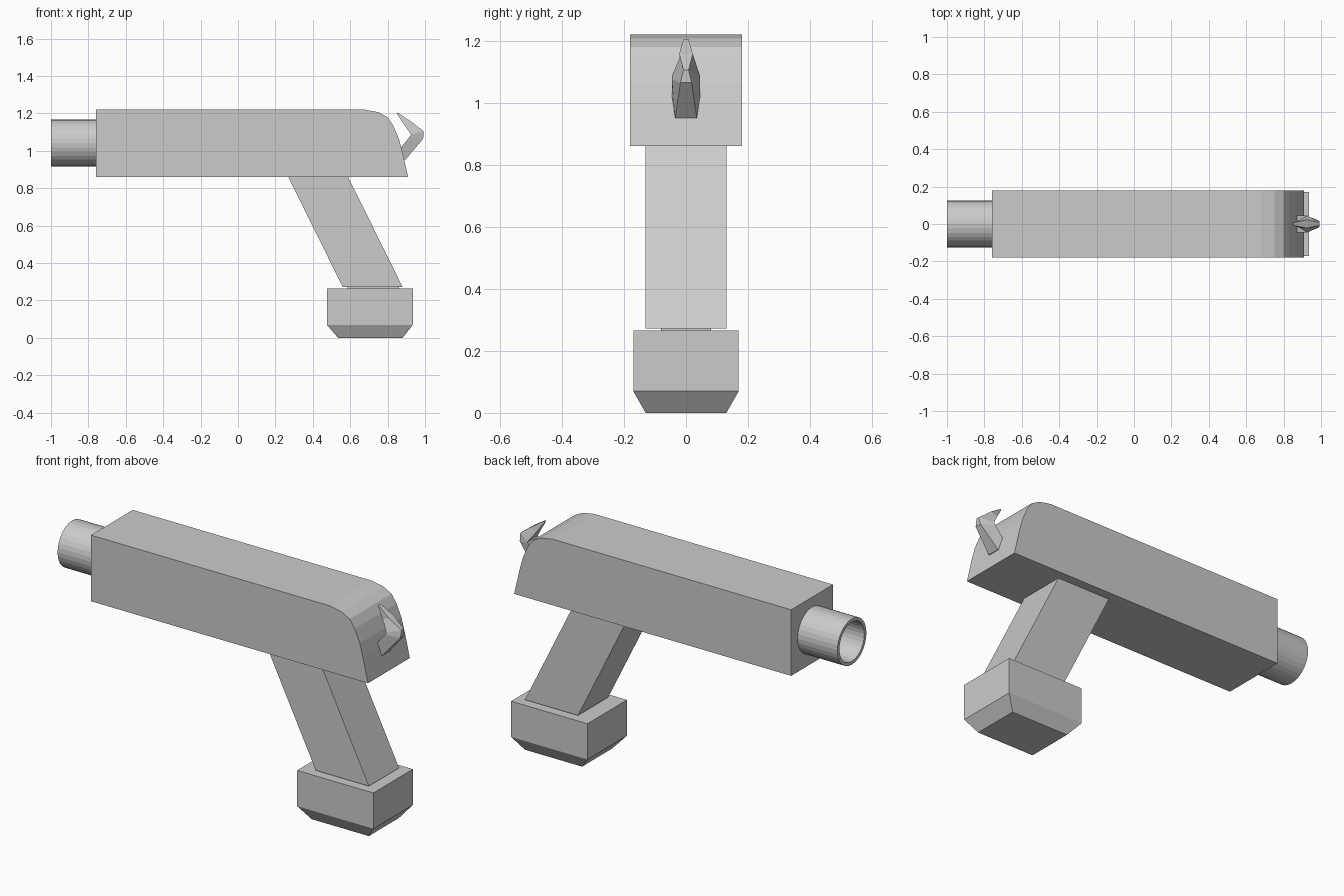
import bpy, bmesh
from math import sin, cos, tau

cube = bpy.data.objects.get("Cube")
if cube:
    bpy.data.objects.remove(cube, do_unlink=True)

grey = bpy.data.materials.new("light grey")
grey.use_nodes = True
grey.diffuse_color = (0.6, 0.6, 0.6, 1)
grey.node_tree.nodes["Principled BSDF"].inputs["Base Color"].default_value = grey.diffuse_color


def loft(name, rings, closed=False):
    """Skin a list of equal-length rings; cap the ends or join them."""
    bm = bmesh.new()
    loops = [[bm.verts.new(p) for p in ring] for ring in rings]
    pairs = list(zip(loops, loops[1:]))
    if closed:
        pairs.append((loops[-1], loops[0]))
    else:
        bm.faces.new(loops[0])
        bm.faces.new(loops[-1])
    for a, b in pairs:
        for i in range(len(a)):
            j = (i + 1) % len(a)
            bm.faces.new((a[i], a[j], b[j], b[i]))
    bmesh.ops.recalc_face_normals(bm, faces=bm.faces)
    mesh = bpy.data.meshes.new(name)
    bm.to_mesh(mesh)
    bm.free()
    mesh.materials.append(grey)
    obj = bpy.data.objects.new(name, mesh)
    bpy.context.collection.objects.link(obj)
    return obj


def rect(x0, x1, y, z):
    return [(x0, -y, z), (x1, -y, z), (x1, y, z), (x0, y, z)]


def circle(x, r, z=1.042, n=32):
    return [(x, r * cos(tau * i / n), z + r * sin(tau * i / n)) for i in range(n)]


# Body: side profile with rounded rear shoulder, extruded across the width
profile = [(-0.76, 0.86), (-0.76, 1.22), (0.68, 1.22), (0.75, 1.207), (0.80, 1.18),
           (0.83, 1.135), (0.86, 1.065), (0.88, 0.99), (0.91, 0.86)]
loft("body", [[(x, y, z) for x, z in profile] for y in (-0.18, 0.18)])

# Hollow barrel
loft("barrel", [circle(-0.755, 0.125), circle(-1, 0.125),
                circle(-1, 0.107), circle(-0.755, 0.107)], closed=True)

# Slanted grip, thin neck and chamfered base
loft("grip", [rect(0.56, 0.88, 0.13, 0.272), rect(0.268, 0.588, 0.13, 0.862)])
loft("neck", [rect(0.585, 0.86, 0.08, 0.26), rect(0.585, 0.86, 0.08, 0.274)])
loft("base", [rect(0.535, 0.88, 0.13, 0), rect(0.475, 0.935, 0.17, 0.07),
              rect(0.475, 0.935, 0.17, 0.265)])

# Hooked hammer: inner edge (x, z, half width), then outer edge, per section
sections = [((0.848, 1.2, 0.006), (0.853, 1.205, 0.008)),
            ((0.885, 1.145, 0.02), (0.925, 1.157, 0.022)),
            ((0.925, 1.088, 0.045), (0.993, 1.105, 0.008)),
            ((0.918, 1.075, 0.045), (0.99, 1.065, 0.018)),
            ((0.872, 1.02, 0.045), (0.893, 0.95, 0.035)),
            ((0.82, 1.0, 0.04), (0.84, 0.95, 0.035))]
loft("hammer", [[(a, -v, b), (c, -w, d), (c, w, d), (a, v, b)]
                for (a, b, v), (c, d, w) in sections])
